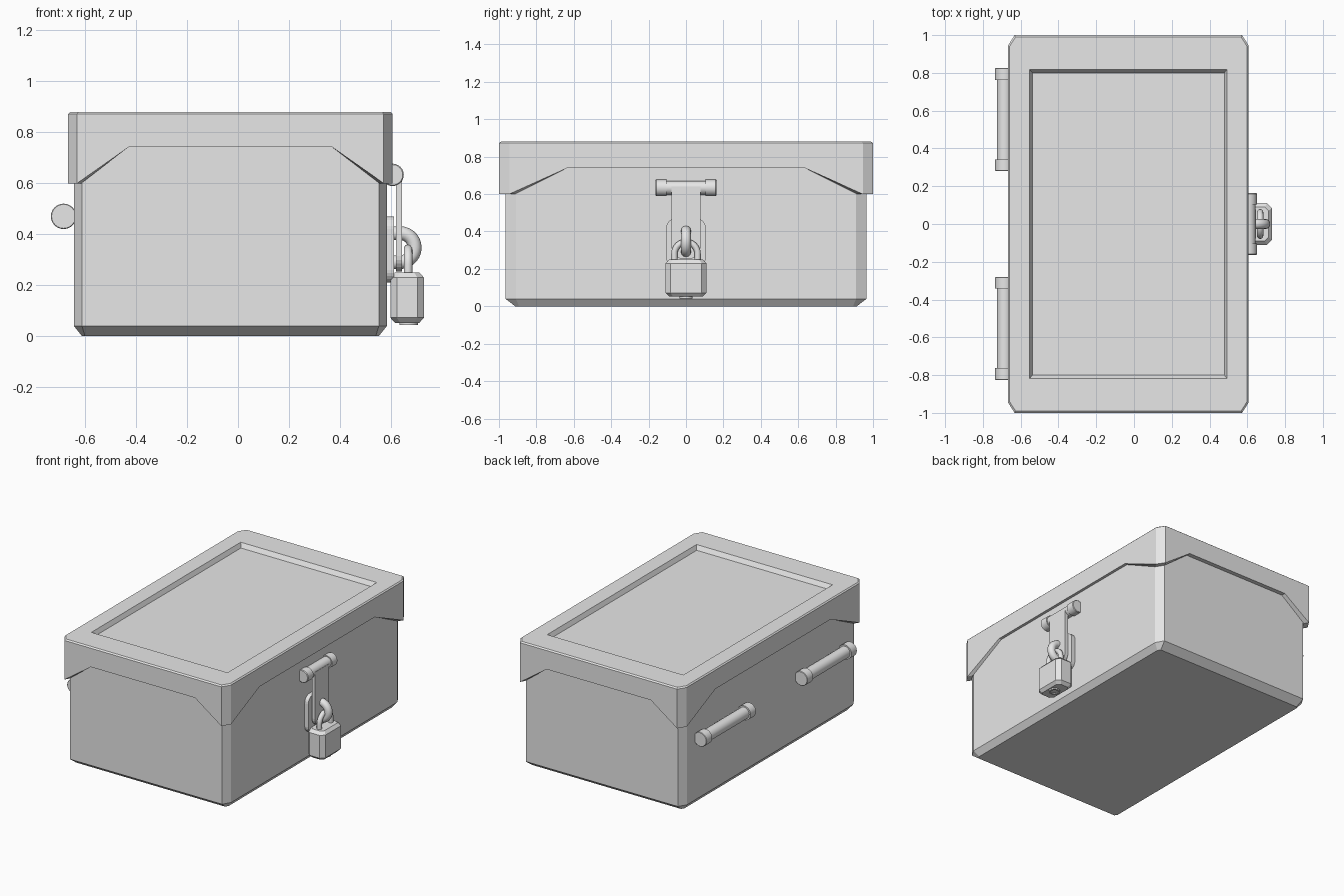
import bpy, bmesh, math
from mathutils import Vector

if "Cube" in bpy.data.objects:
    bpy.data.objects.remove(bpy.data.objects["Cube"])

grey = bpy.data.materials.new("plain_grey")
grey.diffuse_color = (0.8, 0.8, 0.8, 1)
grey.use_nodes = True
grey.node_tree.nodes["Principled BSDF"].inputs["Base Color"].default_value = grey.diffuse_color


def make(name, bm, smooth=False):
    """Turn a bmesh into a named object."""
    bmesh.ops.recalc_face_normals(bm, faces=bm.faces)
    me = bpy.data.meshes.new(name)
    bm.to_mesh(me)
    bm.free()
    me.materials.append(grey)
    ob = bpy.data.objects.new(name, me)
    bpy.context.collection.objects.link(ob)
    if smooth:
        bpy.ops.object.select_all(action='DESELECT')
        bpy.context.view_layer.objects.active = ob
        ob.select_set(True)
        bpy.ops.object.shade_smooth_by_angle(angle=math.radians(35))
    return ob


def loft(name, rings, cap_start=True, cap_end=True, closed=False, smooth=False):
    """Bridge successive rings of equal point count."""
    bm = bmesh.new()
    loops = [[bm.verts.new(p) for p in r] for r in rings]
    n = len(loops[0])
    pairs = list(zip(loops, loops[1:])) + ([(loops[-1], loops[0])] if closed else [])
    for a, b in pairs:
        for i in range(n):
            bm.faces.new((a[i], a[(i + 1) % n], b[(i + 1) % n], b[i]))
    if cap_start and not closed:
        bm.faces.new(loops[0])
    if cap_end and not closed:
        bm.faces.new(loops[-1])
    return make(name, bm, smooth)


def octagon(cx, hx, hy, bx, by, z):
    """Rectangle with cut corners."""
    pts = [(hx, -hy + by), (hx, hy - by), (hx - bx, hy), (-hx + bx, hy),
           (-hx, hy - by), (-hx, -hy + by), (-hx + bx, -hy), (hx - bx, -hy)]
    return [(cx + x, y, z) for x, y in pts]


CX = -0.03

# Box body
loft("box_body", [octagon(CX, 0.583, 0.913, 0.012, 0.02, 0),
                  octagon(CX, 0.615, 0.965, 0.032, 0.055, 0.04),
                  octagon(CX, 0.615, 0.965, 0.032, 0.055, 0.47),
                  octagon(CX, 0.615, 0.965, 0.032, 0.055, 0.78)])


# Lid with a skirt that dips at the corners and a sunken top panel
def lid_ring(hx, hy, bx, by, z=None):
    """Cut-corner rectangle with two extra points per side; z None gives the skirt edge."""
    lo, hi = 0.60, 0.742
    kx, ky = 0.40, 0.63
    out = []
    for x, y, h in [(hx, -hy + by, lo), (hx, -ky, hi), (hx, ky, hi), (hx, hy - by, lo),
                    (hx - bx, hy, lo), (kx, hy, hi), (-kx, hy, hi), (-hx + bx, hy, lo),
                    (-hx, hy - by, lo), (-hx, ky, hi), (-hx, -ky, hi), (-hx, -hy + by, lo),
                    (-hx + bx, -hy, lo), (-kx, -hy, hi), (kx, -hy, hi), (hx - bx, -hy, lo)]:
        out.append((CX + x, y, h if z is None else z))
    return out


loft("lid", [lid_ring(0.618, 0.970, 0.033, 0.055, 0.79),
             lid_ring(0.618, 0.970, 0.033, 0.055),
             lid_ring(0.637, 1.0, 0.035, 0.055),
             lid_ring(0.637, 1.0, 0.035, 0.055, 0.872),
             lid_ring(0.629, 0.99, 0.032, 0.05, 0.88),
             lid_ring(0.522, 0.818, 0.0, 0.0, 0.88),
             lid_ring(0.508, 0.800, 0.0, 0.0, 0.85)])


# Barrels with wider end caps, lying along y
def barrel(name, x, z, y0, y1, cap, r_cap, r_tube, lip):
    prof = [(y0, r_cap - lip), (y0 + lip, r_cap), (y0 + cap, r_cap), (y0 + cap, r_tube),
            (y1 - cap, r_tube), (y1 - cap, r_cap), (y1 - lip, r_cap), (y1, r_cap - lip)]
    n = 24
    loft(name, [[(x + r * math.cos(2 * math.pi * i / n), y, z + r * math.sin(2 * math.pi * i / n))
                 for i in range(n)] for y, r in prof], smooth=True)


for side, y0 in (("left", 0.28), ("right", -0.825)):
    barrel("back_hinge_" + side, -0.685, 0.47, y0, y0 + 0.545, 0.062, 0.05, 0.04, 0.003)
barrel("hasp_hinge", 0.607, 0.633, -0.163, 0.163, 0.06, 0.044, 0.037, 0.004)


# Flat plates facing +x, given as half outlines and mirrored across y
def plate(name, half, x0, x1):
    outline = half + [(-y, z) for y, z in reversed(half)]
    loft(name, [[(x, y, z) for y, z in outline] for x in (x0, x1)])


def arc(cy, cz, r, a0, a1, n=6):
    return [(cy + r * math.cos(math.radians(a0 + (a1 - a0) * i / n)),
             cz + r * math.sin(math.radians(a0 + (a1 - a0) * i / n))) for i in range(n + 1)]


plate("hasp_back_plate", arc(0.055, 0.26, 0.05, -90, 0) + arc(0.055, 0.42, 0.05, 0, 90), 0.575, 0.613)
plate("hasp_strap", arc(0.015, 0.315, 0.062, -90, 0) + [(0.077, 0.60), (0.077, 0.64)], 0.62, 0.645)


# Round rods swept along a planar path
def rod(name, path, side, r, n=12):
    pts = [Vector(p) for p in path]
    side = Vector(side)
    rings = []
    for i, p in enumerate(pts):
        t = (pts[min(i + 1, len(pts) - 1)] - pts[max(i - 1, 0)]).normalized()
        u = t.cross(side)
        rings.append([p + r * (math.cos(2 * math.pi * k / n) * side + math.sin(2 * math.pi * k / n) * u)
                      for k in range(n)])
    loft(name, rings, smooth=True)


# Staple loop through the strap
rod("staple", [(0.60, 0, 0.404)] + [(x, 0, z) for x, z in arc(0.637, 0.347, 0.057, 90, -90, 14)]
    + [(0.60, 0, 0.29)], (0, 1, 0), 0.027)

# Padlock shackle, body and key barrel
rod("padlock_shackle", [(0.668, 0.062, 0.23)]
    + [(0.668, y, z) for y, z in arc(0, 0.281, 0.062, 0, 180, 16)]
    + [(0.668, -0.062, 0.23)], (1, 0, 0), 0.017)

loft("padlock_body", [octagon(0.664, 0.048, 0.09, 0.02, 0.02, 0.052),
                      octagon(0.664, 0.066, 0.11, 0.026, 0.026, 0.072),
                      octagon(0.664, 0.066, 0.11, 0.026, 0.026, 0.23),
                      octagon(0.664, 0.048, 0.09, 0.02, 0.02, 0.25)])

n = 24
loft("padlock_key_barrel", [[(0.67 + r * math.cos(2 * math.pi * i / n), r * math.sin(2 * math.pi * i / n), z)
                             for i in range(n)]
                            for r, z in ((0.036, 0.06), (0.036, 0.043), (0.024, 0.043), (0.024, 0.049))],
     smooth=True)
